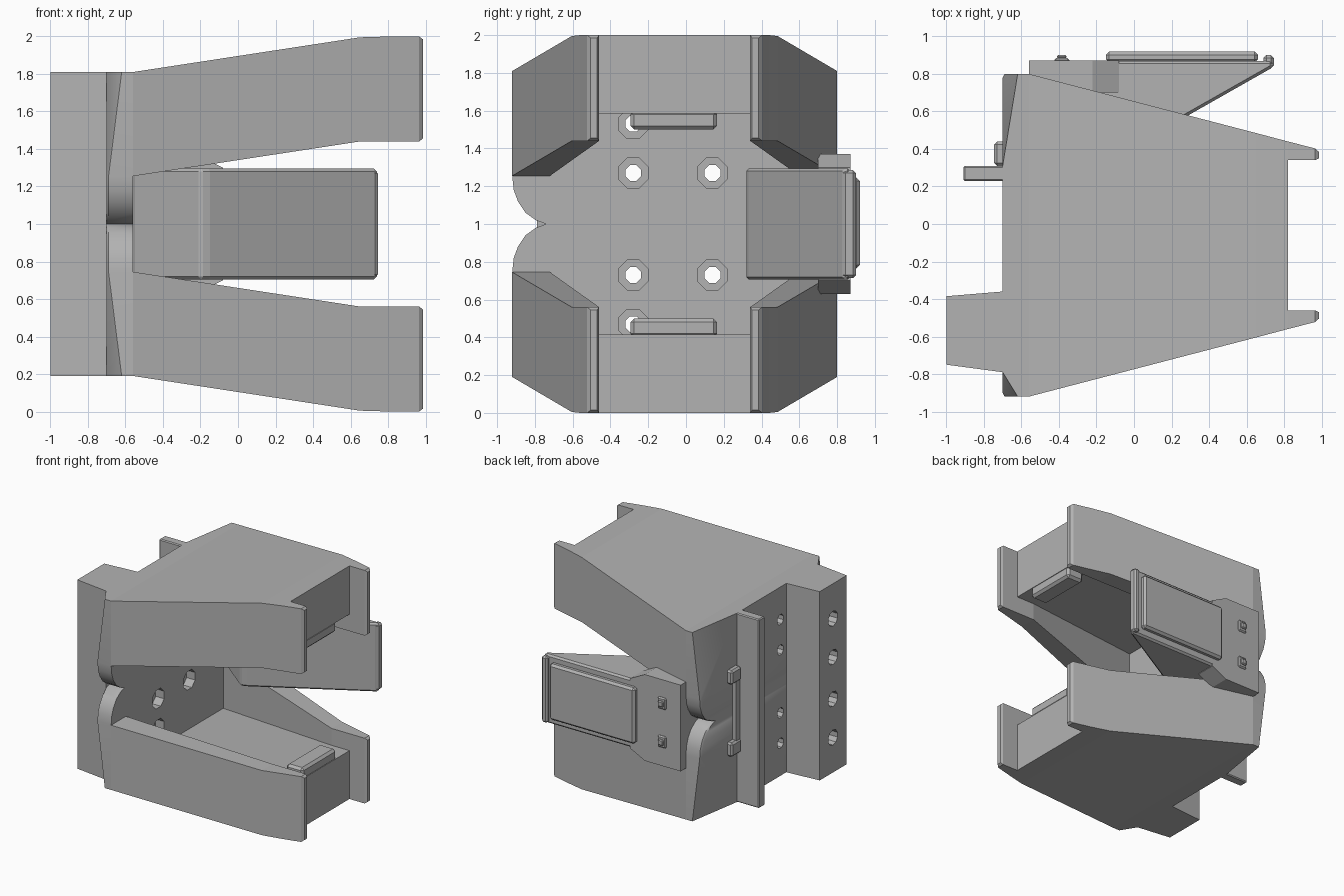
import bpy, bmesh, math

cube = bpy.data.objects.get("Cube")
if cube:
    bpy.data.objects.remove(cube, do_unlink=True)

grey = bpy.data.materials.new("plain grey")
grey.use_nodes = True
COLOUR = (0.45, 0.45, 0.45, 1)
grey.diffuse_color = COLOUR
grey.node_tree.nodes["Principled BSDF"].inputs["Base Color"].default_value = COLOUR


def loft(name, rings, bevel=0.0, flip=False, smooth=False):
    """Skin a list of equal-length 3D rings; flip mirrors it about z = 1."""
    bm = bmesh.new()
    vs = [[bm.verts.new((x, y, 2 - z if flip else z)) for x, y, z in r] for r in rings]
    n = len(rings[0])
    for a, b in zip(vs, vs[1:]):
        for i in range(n):
            j = (i + 1) % n
            bm.faces.new((a[i], a[j], b[j], b[i]))
    bm.faces.new(vs[0])
    bm.faces.new(vs[-1][::-1])
    bmesh.ops.recalc_face_normals(bm, faces=bm.faces)
    me = bpy.data.meshes.new(name)
    bm.to_mesh(me)
    bm.free()
    me.materials.append(grey)
    ob = bpy.data.objects.new(name, me)
    bpy.context.collection.objects.link(ob)
    if smooth:
        bpy.ops.object.select_all(action='DESELECT')
        ob.select_set(True)
        bpy.context.view_layer.objects.active = ob
        bpy.ops.object.shade_smooth_by_angle(angle=math.radians(32))
    if bevel:
        m = ob.modifiers.new("bevel", 'BEVEL')
        m.width, m.segments, m.limit_method = bevel, 1, 'ANGLE'
    return ob


def box(name, x0, x1, y0, y1, z0, z1, bevel=0.0, flip=False):
    ring = [(x0, y0), (x1, y0), (x1, y1), (x0, y1)]
    return loft(name, [[(x, y, z) for x, y in ring] for z in (z0, z1)], bevel, flip)


def cut(ob, name, y, z, steps, sides=8):
    """Cut a stepped round hole along x; steps are (x, radius)."""
    angs = [2 * math.pi * (i + 0.5) / sides for i in range(sides)]
    c = loft(name, [[(x, y + r * math.cos(a), z + r * math.sin(a)) for a in angs]
                    for x, r in steps])
    c.hide_render = True
    c.hide_viewport = True
    c.display_type = 'WIRE'
    m = ob.modifiers.new(name, 'BOOLEAN')
    m.object, m.operation, m.solver = c, 'DIFFERENCE', 'EXACT'


# Jaw shell: x, outer y, inner y (both from the centre line), wall edge z, ceiling z, top z
MID = -0.06
SHELL = [(-0.56, 0.86, 0.66, 1.255, 1.69, 1.81),
         (0.65, 0.545, 0.40, 1.44, 1.585, 1.995),
         (0.82, 0.50, 0.40, 1.44, 1.585, 2.0)]
# Hinge wall: z, outer half width, corner x, rear y (left and right), from the top down
HINGE = [(1.81, 0.86, -0.62, 0.31, -0.79),
         (1.255, 0.86, -0.69, 0.78, -0.90),
         (1.18, 0.852, -0.69, 0.775, -0.895),
         (1.12, 0.83, -0.69, 0.75, -0.87),
         (1.06, 0.79, -0.69, 0.71, -0.83),
         (1.02, 0.735, -0.69, 0.66, -0.78),
         (1.0, 0.68, -0.69, 0.60, -0.72)]

for label, flip in (("upper", False), ("lower", True)):
    loft(label + "_jaw_shell", [
        [(x, MID - o, e), (x, MID - i, e), (x, MID - i, c), (x, MID + i, c),
         (x, MID + i, e), (x, MID + o, e), (x, MID + o, t), (x, MID - o, t)]
        for x, o, i, e, c, t in SHELL], flip=flip)

    # Projecting tips of the two side walls
    for side, s in (("front", -1), ("back", 1)):
        tip = [(0.82, 0.50, 0.40, 1.44, 2.0), (0.965, 0.463, 0.40, 1.44, 2.0),
               (0.985, 0.445, 0.41, 1.455, 1.985)]
        loft(f"{label}_{side}_wall_tip", [
            [(x, MID + s * o, b), (x, MID + s * i, b), (x, MID + s * i, t), (x, MID + s * o, t)]
            for x, o, i, b, t in tip], flip=flip)

    # Lip on the end plate
    box(label + "_end_lip", 0.66, 0.82, -0.295, 0.165, 1.5, 1.60, 0.02, flip)

    # Hinge wall with rounded lobes and bolt holes
    wall = loft(label + "_hinge_wall", [
        [(-0.7, yl, z), (cx, MID + w, z), (-0.56, MID + w, z),
         (-0.56, MID - w, z), (cx, MID - w, z), (-0.7, yr, z)]
        for z, w, cx, yl, yr in HINGE], flip=flip, smooth=True)
    for k, (y, z) in enumerate(((-0.28, 1.53), (-0.28, 1.27), (0.14, 1.27))):
        cut(wall, f"{label}_bolt_cutter_{k}", y, 2 - z if flip else z,
            [(-0.5, 0.085), (-0.64, 0.085), (-0.64, 0.045), (-0.8, 0.045)])

# Mounting column with a row of holes
column = loft("mounting_column", [
    [(-1.0, -0.75, z), (-0.7, -0.79, z), (-0.7, -0.36, z), (-1.0, -0.385, z)]
    for z in (0.19, 1.81)])
for k, z in enumerate((0.49, 0.82, 1.18, 1.51)):
    cut(column, f"column_hole_cutter_{k}", -0.565, z, [(-1.1, 0.065), (-0.8, 0.065)], 10)

# Rear rail and the handle beside it
box("rear_rail", -0.91, -0.69, 0.23, 0.31, 0.19, 1.81, 0.008)
box("handle_bar", -0.735, -0.70, 0.32, 0.37, 0.68, 1.32)
for label, z in (("lower", 0.63), ("upper", 1.25)):
    box(label + "_handle_foot", -0.745, -0.66, 0.31, 0.44, z, z + 0.12, 0.015)

# Thumb: wedge body, wide flange, pad, tip ridge and studs
WEDGE = [(-0.56, 0.60), (-0.2, 0.315), (-0.15, 0.33), (0.74, 0.835), (0.74, 0.87), (-0.56, 0.87)]
loft("thumb_wedge", [[(x, y, z) for x, y in WEDGE] for z in (0.705, 1.295)], 0.015)
FLANGE = [(-0.56, 0.63), (-0.22, 0.63), (-0.08, 0.70), (-0.08, 1.30), (-0.22, 1.37), (-0.56, 1.37)]
loft("thumb_flange", [[(x, y, z) for x, z in FLANGE] for y in (0.70, 0.872)])
box("thumb_pad", -0.15, 0.66, 0.86, 0.92, 0.765, 1.245, 0.018)
box("thumb_tip_ridge", 0.69, 0.745, 0.83, 0.90, 0.715, 1.285, 0.015)
for label, z in (("lower", 0.84), ("upper", 1.17)):
    box(label + "_stud", -0.425, -0.345, 0.86, 0.885, z - 0.05, z + 0.05, 0.01)
    box(label + "_stud_cap", -0.41, -0.36, 0.88, 0.902, z - 0.025, z + 0.025, 0.008)
